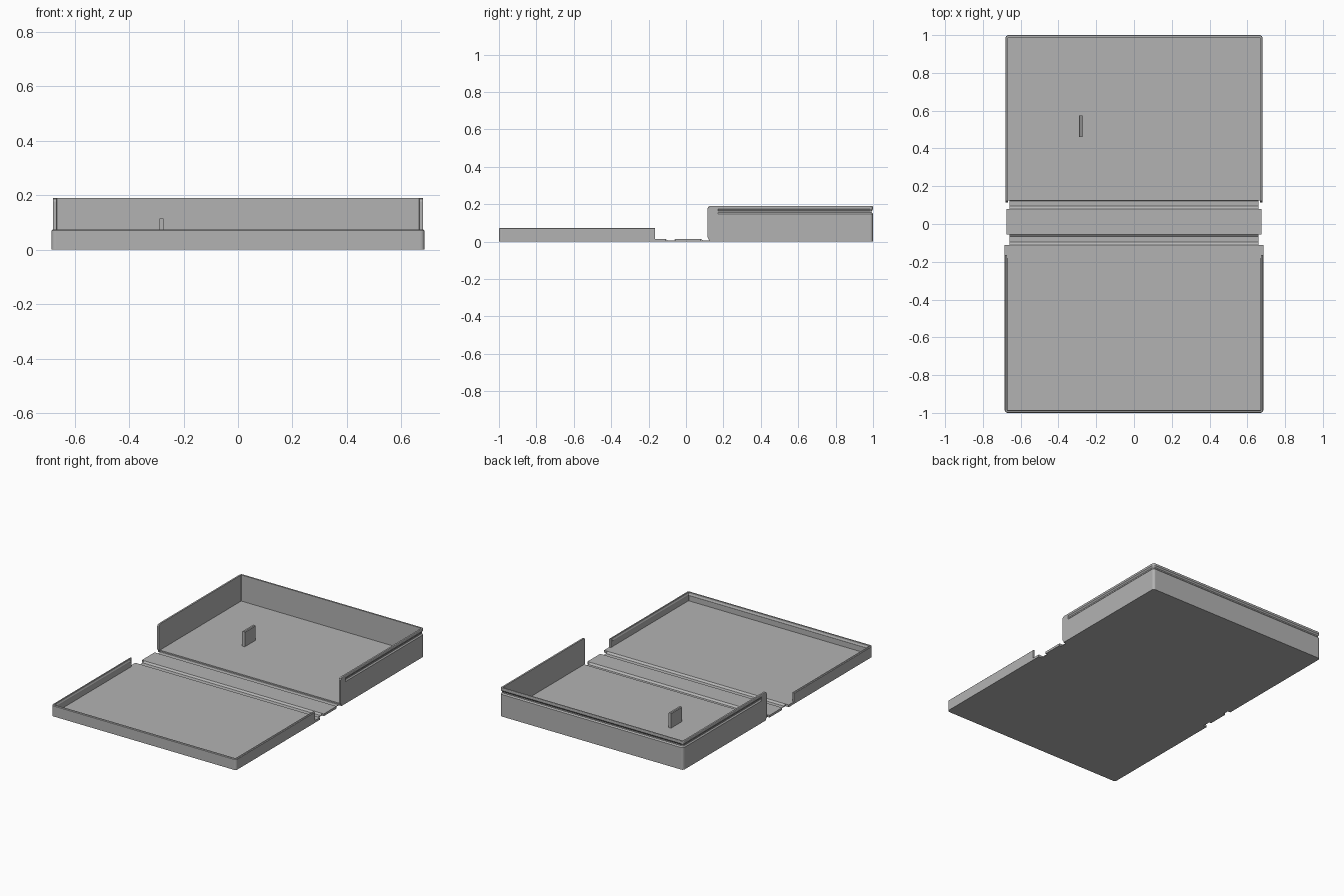
import bpy, bmesh, math

cube = bpy.data.objects.get("Cube")
if cube:
    bpy.data.objects.remove(cube, do_unlink=True)

grey = bpy.data.materials.new("plain grey plastic")
grey.use_nodes = True
colour = (0.45, 0.45, 0.45, 1)
grey.diffuse_color = colour
grey.node_tree.nodes["Principled BSDF"].inputs["Base Color"].default_value = colour

FLOOR = 0.015
CORNER = 0.016


def finish(bm, name):
    bmesh.ops.recalc_face_normals(bm, faces=bm.faces)
    mesh = bpy.data.meshes.new(name)
    bm.to_mesh(mesh)
    bm.free()
    obj = bpy.data.objects.new(name, mesh)
    obj.data.materials.append(grey)
    bpy.context.collection.objects.link(obj)
    return obj


def loft(name, rings):
    """Skin a list of equal closed rings and cap both ends."""
    bm = bmesh.new()
    rows = [[bm.verts.new(p) for p in ring] for ring in rings]
    count = len(rows[0])
    for a, b in zip(rows, rows[1:]):
        for i in range(count):
            j = (i + 1) % count
            bm.faces.new((a[i], a[j], b[j], b[i]))
    bm.faces.new(rows[0])
    bm.faces.new(rows[-1])
    return finish(bm, name)


def corner_path(half, far):
    """Rounded right-hand corner as (centre x, centre y, angle) steps."""
    return [(half - CORNER, far - CORNER, math.radians(a)) for a in range(0, 91, 15)]


def floor_plate(name, half, near, far, sign):
    outline = [(half, near)]
    outline += [(x + CORNER * math.cos(a), y + CORNER * math.sin(a))
                for x, y, a in corner_path(half, far)]
    outline += [(-x, y) for x, y in reversed(outline)]
    loft(name, [[(x, sign * y, z) for x, y in outline] for z in (0, FLOOR)])


def wall(name, half, far, ends, profile, sign):
    """Sweep a profile along three sides; ends hold (y, detail, bottom, top)."""
    full = ends[-1]
    right = [(half - CORNER, y, 0, detail, low, top) for y, detail, low, top in ends]
    right += [(x, y, a) + full[1:] for x, y, a in corner_path(half, far)]
    path = right + [(-x, y, math.pi - a, d, low, top)
                    for x, y, a, d, low, top in reversed(right)]
    rings = []
    for x, y, a, detail, low, top in path:
        ring = []
        for inset, z in profile(detail, low, top):
            r = CORNER - inset
            ring.append((x + r * math.cos(a), sign * (y + r * math.sin(a)), z))
        rings.append(ring)
    loft(name, rings)


def tray_profile(groove, low, top):
    d = 0.007 * groove
    return [(0, low), (0, 0.148), (d, 0.156), (d, 0.164), (0, 0.174),
            (0, top - 0.003), (0.002, top), (0.013, top), (0.013, low)]


def lid_profile(bead, low, top):
    inner = 0.012
    return [(0, low), (0, top - 0.004), (0.004, top), (inner, top),
            (inner, 0.064), (inner + 0.003 * bead, 0.058),
            (inner + 0.003 * bead, 0.054), (inner, 0.048), (inner, low)]


# Deep tray, with rounded wall ends and a snap groove outside
floor_plate("tray_floor", 0.68, 0.125, 1.0, 1)
wall("tray_wall", 0.68, 1.0,
     [(0.115, 0, 0.024, 0.178), (0.119, 0, 0.016, 0.186), (0.127, 0, 0.002, 0.19),
      (0.17, 0, 0, 0.19), (0.172, 1, 0, 0.19)], tray_profile, 1)

# Shallow lid, with a matching snap bead inside
floor_plate("lid_floor", 0.685, 0.11, 1.0, -1)
wall("lid_wall", 0.685, 1.0,
     [(0.165, 0, 0, 0.074), (0.18, 0, 0, 0.074), (0.182, 1, 0, 0.074)],
     lid_profile, -1)


def strip(name, half, section):
    loft(name, [[(x, y, z) for y, z in section] for x in (-half, half)])


# Spine and the two thin folding hinges
strip("spine", 0.675, [(-0.055, 0), (0.08, 0), (0.08, FLOOR), (-0.055, FLOOR)])
for name, near, far in (("tray_hinge", 0.08, 0.135), ("lid_hinge", -0.11, -0.055)):
    strip(name, 0.66, [(near, 0), (far, 0), (far, FLOOR), (far - 0.012, 0.005),
                       (near + 0.014, 0.005), (near, FLOOR)])

# Small upright tab on the tray floor, with chamfered top edges
tab = [(-0.291, 0.01), (-0.272, 0.01), (-0.272, 0.111), (-0.276, 0.116),
       (-0.287, 0.116), (-0.291, 0.111)]
loft("tray_tab", [[(x, y, z) for x, z in tab] for y in (0.46, 0.575)])
